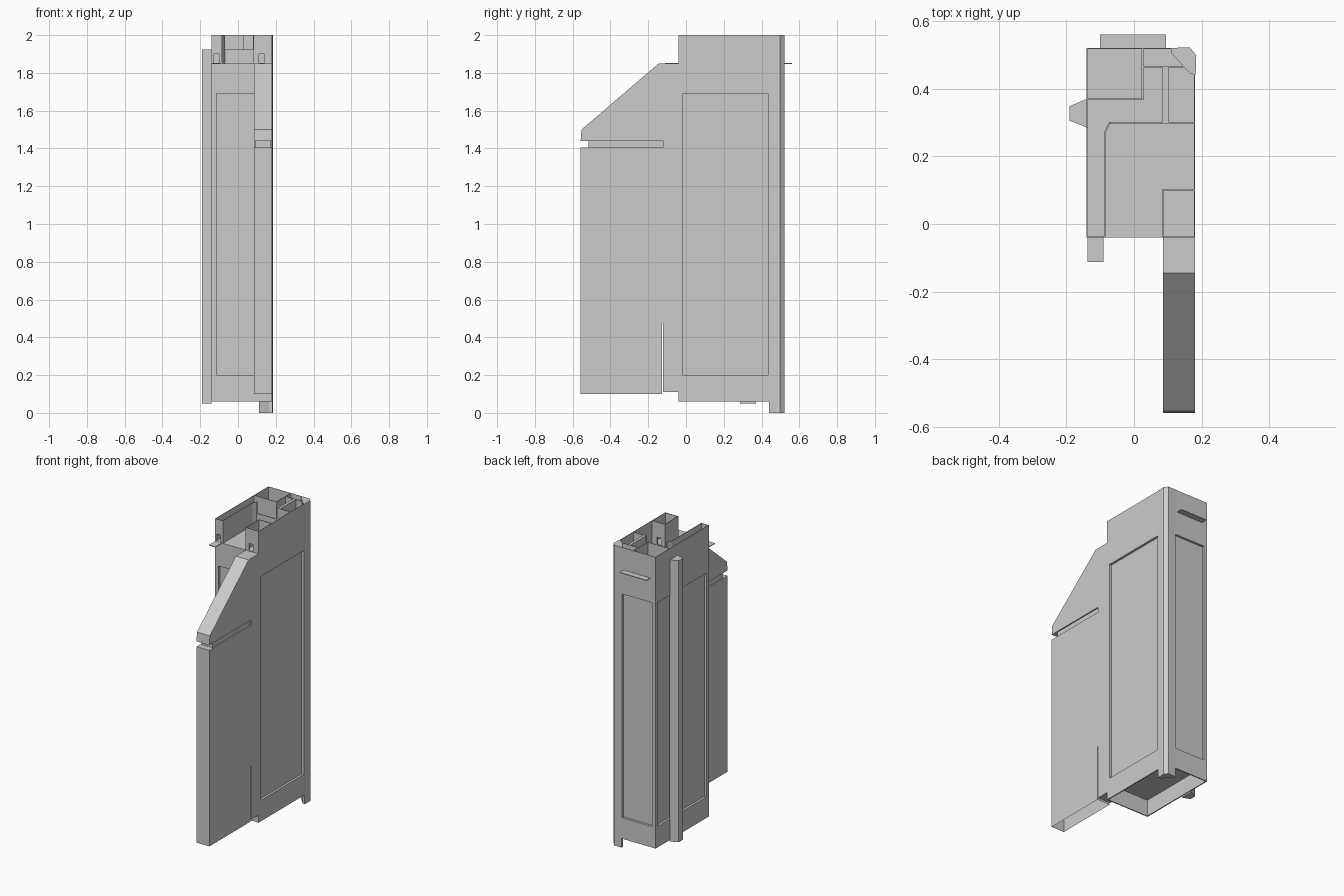
import bpy, bmesh
from mathutils import Vector


def prism(name, pts, lo, hi, axis='Z', open_low=None):
    """Extrude a closed outline from lo to hi along Z (points are x,y) or X (points are y,z)."""
    def place(p, h):
        return Vector((p[0], p[1], h)) if axis == 'Z' else Vector((h, p[0], p[1]))
    bm = bmesh.new()
    a = [bm.verts.new(place(p, lo)) for p in pts]
    b = [bm.verts.new(place(p, hi)) for p in pts]
    bm.faces.new(a)
    bm.faces.new(b)
    n = len(pts)
    for i in range(n):
        j = (i + 1) % n
        bm.faces.new((a[i], a[j], b[j], b[i]))
    bmesh.ops.recalc_face_normals(bm, faces=bm.faces)
    if open_low is not None:
        low = [f for f in bm.faces if all(abs(v.co.z - open_low) < 1e-4 for v in f.verts)]
        bmesh.ops.delete(bm, geom=low, context='FACES_ONLY')
    me = bpy.data.meshes.new(name)
    bm.to_mesh(me)
    bm.free()
    ob = bpy.data.objects.new(name, me)
    bpy.context.collection.objects.link(ob)
    return ob


def rect(x0, x1, y0, y1):
    return [(x0, y0), (x1, y0), (x1, y1), (x0, y1)]


def box(name, x0, x1, y0, y1, z0, z1):
    return prism(name, rect(x0, x1, y0, y1), z0, z1)


def carve(ob, cutters):
    for c in cutters:
        m = ob.modifiers.new("cut", 'BOOLEAN')
        m.operation, m.solver, m.object = 'DIFFERENCE', 'EXACT', c
        c.hide_render = True
    dg = bpy.context.evaluated_depsgraph_get()
    dg.update()
    me = bpy.data.meshes.new_from_object(ob.evaluated_get(dg))
    ob.modifiers.clear()
    ob.data = me
    for c in cutters:
        bpy.data.objects.remove(c)


# cabinet body, cut back at the rear right corner where the post stands
body = prism("cabinet_body", [(-0.14, -0.04), (0.18, -0.04), (0.18, 0.46),
                              (0.13, 0.52), (-0.14, 0.52)], 0.06, 2.0)
D, P0, P1 = 0.015, 0.2, 1.69
cuts = [
    # recessed panels on the four sides
    box("cut", 0.18 - D, 0.3, -0.015, 0.435, P0, P1),
    box("cut", -0.3, -0.14 + D, -0.015, 0.495, P0, P1),
    box("cut", -0.115, 0.084, -0.2, -0.04 + D, P0, P1),
    box("cut", -0.115, 0.108, 0.52 - D, 0.7, P0, P1),
    # cavity under the cabinet
    prism("cut", [(-0.133, -0.033), (0.173, -0.033), (0.173, 0.455),
                  (0.125, 0.513), (-0.133, 0.513)], -0.1, 0.17),
]
# compartments in the open top
wells = [
    [(-0.084, -0.1), (0.082, -0.1), (0.082, 0.103), (0.177, 0.103),
     (0.177, 0.297), (-0.07, 0.297), (-0.084, 0.27)],
    rect(0.087, 0.177, -0.037, 0.097),
    [(-0.137, -0.037), (-0.088, -0.037), (-0.088, 0.272), (-0.073, 0.302), (0.084, 0.302),
     (0.084, 0.461), (0.028, 0.461), (0.028, 0.366), (-0.137, 0.366)],
    rect(-0.137, 0.022, 0.371, 0.517),
    [(0.102, 0.302), (0.177, 0.302), (0.177, 0.455), (0.17, 0.462), (0.102, 0.462)],
    [(0.028, 0.467), (0.168, 0.467), (0.129, 0.517), (0.028, 0.517)],
]
cuts += [prism("cut", w, 1.85, 2.2) for w in wells]
# lowered divider and cable notches
cuts += [
    box("cut", -0.068, 0.08, 0.29, 0.31, 1.925, 2.3),
    box("cut", -0.128, -0.1, -0.1, -0.03, 1.853, 1.9),
    box("cut", 0.11, 0.14, -0.1, -0.03, 1.853, 1.9),
    box("cut", 0.11, 0.14, 0.09, 0.11, 1.853, 1.9),
]
carve(body, cuts)

# corner post at the rear right, reaching the ground
prism("corner_post", [(0.11, 0.505), (0.11, 0.52), (0.165, 0.522), (0.184, 0.498),
                      (0.182, 0.44), (0.165, 0.445)], 0.0, 2.0)

# tapered rail on the left side
prism("side_rail", [(-0.139, 0.285), (-0.139, 0.37), (-0.19, 0.348), (-0.19, 0.305)], 0.05, 1.925)

# front wing with sloped top, a horizontal groove and a vertical slit
wing = [(-0.558, 0.1), (-0.127, 0.1), (-0.127, 0.47), (-0.122, 0.47), (-0.122, 0.11),
        (-0.04, 0.11), (-0.04, 1.85), (-0.145, 1.85), (-0.553, 1.50), (-0.558, 1.44),
        (-0.122, 1.44), (-0.122, 1.405), (-0.558, 1.405)]
prism("front_wing", wing, 0.085, 0.18, 'X', open_low=0.1)
box("groove_core", 0.093, 0.172, -0.515, -0.12, 1.40, 1.445)

# thin mounting plates near the top
box("rear_plate", -0.10, 0.095, 0.515, 0.56, 1.848, 1.852)
box("front_plate", -0.137, -0.09, -0.112, -0.03, 1.848, 1.852)
